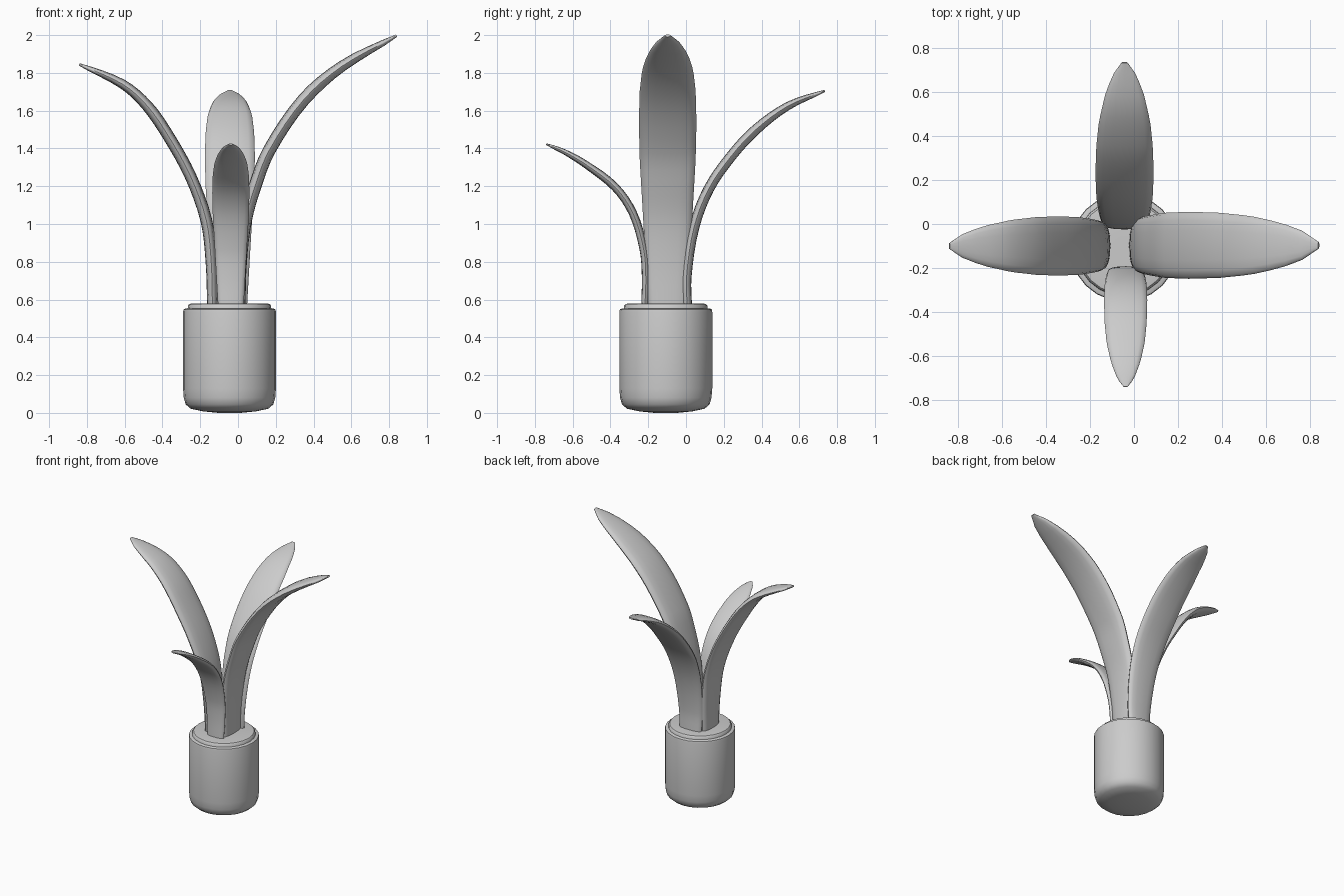
import bpy, bmesh, math
from mathutils import Vector
from mathutils.geometry import interpolate_bezier

if "Cube" in bpy.data.objects:
    bpy.data.objects.remove(bpy.data.objects["Cube"])

CX, CY = -0.045, -0.107


def finish(name, bm, angle):
    bmesh.ops.recalc_face_normals(bm, faces=bm.faces)
    me = bpy.data.meshes.new(name)
    bm.to_mesh(me)
    bm.free()
    ob = bpy.data.objects.new(name, me)
    bpy.context.collection.objects.link(ob)
    bpy.ops.object.select_all(action='DESELECT')
    ob.select_set(True)
    bpy.context.view_layer.objects.active = ob
    bpy.ops.object.shade_smooth_by_angle(angle=math.radians(angle))
    return ob


def loft(name, rings, angle):
    bm = bmesh.new()
    rows = [[bm.verts.new(p) for p in r] for r in rings]
    n = len(rows[0])
    for a, b in zip(rows, rows[1:]):
        for i in range(n):
            bm.faces.new((a[i], a[(i + 1) % n], b[(i + 1) % n], b[i]))
    bm.faces.new(rows[0])
    bm.faces.new(rows[-1])
    return finish(name, bm, angle)


def lathe(name, profile, sides=24):
    rings = [[(CX + r * math.cos(2 * math.pi * i / sides),
               CY + r * math.sin(2 * math.pi * i / sides), z)
              for i in range(sides)] for r, z in profile]
    return loft(name, rings, 40)


def lerp_table(table, t):
    for (t0, v0), (t1, v1) in zip(table, table[1:]):
        if t <= t1:
            return v0 + (v1 - v0) * (t - t0) / (t1 - t0)
    return table[-1][1]


WIDTH = [(0, .68), (.25, .84), (.45, .97), (.58, 1), (.7, .97), (.8, .88),
         (.89, .68), (.95, .45), (.985, .25), (1, .1)]
THICK = [(0, .9), (.3, 1), (.7, 1), (.85, .8), (.95, .5), (1, .2)]


def leaf(name, path, axis, side, width, thick):
    # path gives (distance along axis, height); side is the centre on the other axis
    pts = [Vector(p) for p in path]
    n = len(pts)
    tan = [(pts[min(i + 1, n - 1)] - pts[max(i - 1, 0)]) * 0.5 for i in range(n)]
    line = []
    for i in range(n - 1):
        a, b = pts[i], pts[i + 1]
        seg = (b - a).length
        ha = tan[i].normalized() * seg / 3
        hb = tan[i + 1].normalized() * seg / 3
        line += interpolate_bezier(a, a + ha, b - hb, b, 5)[:-1]
    line.append(pts[-1].to_3d())
    line = [Vector((p[0], p[1])) for p in line]
    dist = [0]
    for a, b in zip(line, line[1:]):
        dist.append(dist[-1] + (b - a).length)
    rings = []
    for i, p in enumerate(line):
        t = dist[i] / dist[-1]
        d = (line[min(i + 1, len(line) - 1)] - line[max(i - 1, 0)]).normalized()
        nrm = Vector((-d.y, d.x))
        w = width / 2 * lerp_table(WIDTH, t)
        h = thick / 2 * lerp_table(THICK, t)
        ring = []
        for k in range(16):
            a = 2 * math.pi * k / 16
            c, s = math.cos(a), math.sin(a)
            u = math.copysign(abs(c) ** .85, c) * w
            v = math.copysign(abs(s) ** .85, s) * h
            q = p + nrm * v
            ring.append((q.x, side + u, q.y) if axis == 'x' else (side + u, q.x, q.y))
        rings.append(ring)
    return loft(name, rings, 50)


# Pot with rounded base and shoulder
lathe("pot", [(.06, 0), (.14, .008), (.205, .022), (.232, .045), (.242, .08),
              (.246, .13), (.246, .535), (.243, .548), (.232, .553), (.19, .553)])
# Raised soil disc inside the rim
lathe("soil", [(.19, .52), (.222, .545), (.22, .568), (.212, .577), (.19, .58), (.05, .58)])

# Four arching leaves
leaf("leaf_right", [(.008, .55), (.015, .8), (.04, 1.02), (.09, 1.2), (.165, 1.39),
                    (.345, 1.655), (.55, 1.835), (.84, 1.997)], 'x', -.097, .305, .068)
leaf("leaf_left", [(-.135, .55), (-.142, .8), (-.168, 1.02), (-.25, 1.25), (-.365, 1.46),
                   (-.48, 1.625), (-.61, 1.74), (-.84, 1.845)], 'x', -.1, .27, .062)
leaf("leaf_back", [(.007, .55), (.003, .72), (.042, .98), (.12, 1.185), (.24, 1.36),
                   (.37, 1.5), (.54, 1.625), (.735, 1.705)], 'y', -.043, .265, .056)
leaf("leaf_front", [(-.218, .55), (-.213, .72), (-.224, .865), (-.28, 1.055), (-.375, 1.195),
                    (-.53, 1.315), (-.64, 1.38), (-.74, 1.423)], 'y', -.038, .197, .044)
